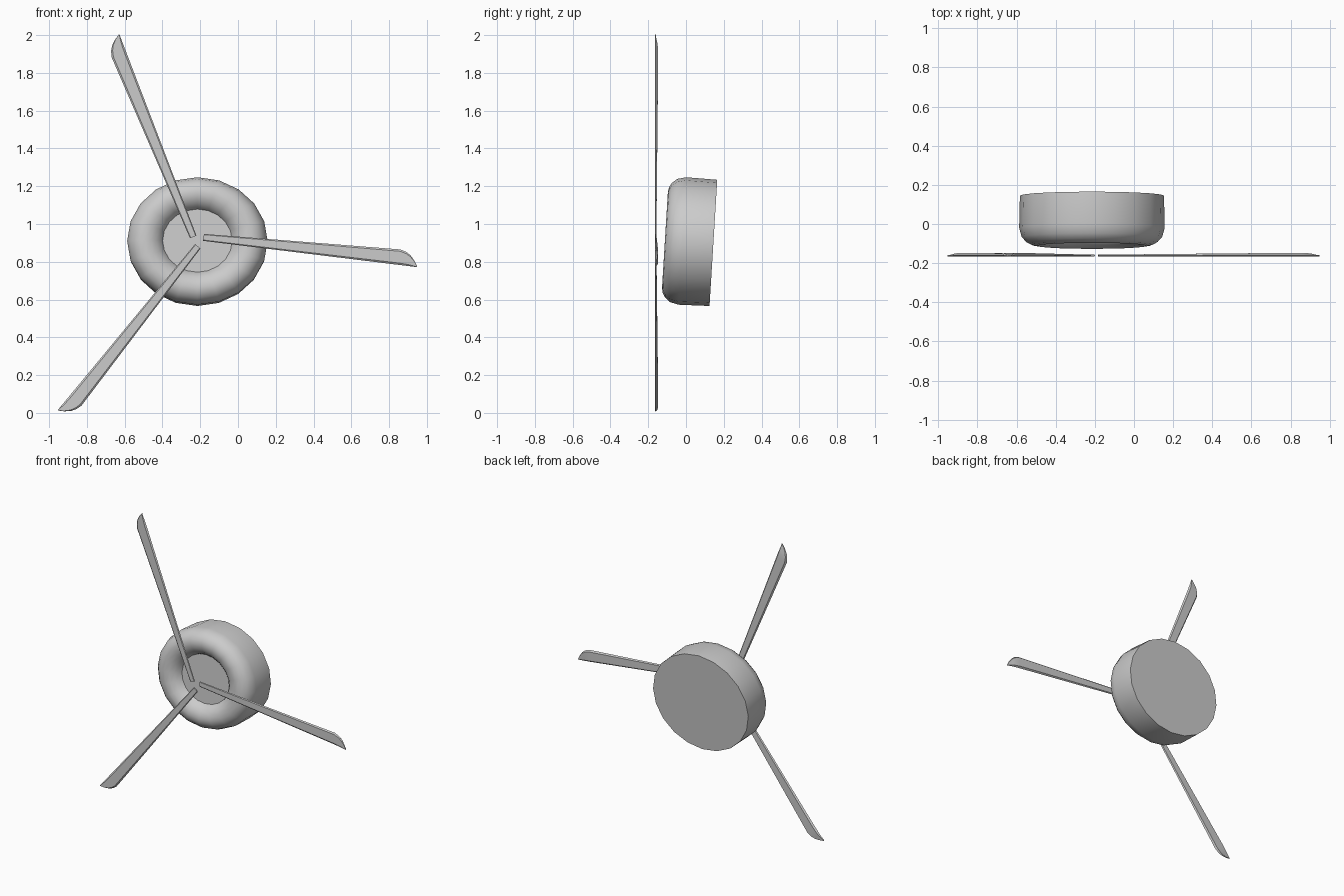
import bpy, bmesh, math
from mathutils import Matrix, Vector

if "Cube" in bpy.data.objects:
    bpy.data.objects.remove(bpy.data.objects["Cube"])


def finish(name, bm, angle):
    bmesh.ops.recalc_face_normals(bm, faces=bm.faces)
    mesh = bpy.data.meshes.new(name)
    bm.to_mesh(mesh)
    bm.free()
    obj = bpy.data.objects.new(name, mesh)
    bpy.context.collection.objects.link(obj)
    bpy.ops.object.select_all(action='DESELECT')
    obj.select_set(True)
    bpy.context.view_layer.objects.active = obj
    bpy.ops.object.shade_smooth_by_angle(angle=math.radians(angle))
    return obj


def loft(bm, rings):
    """Skin a row of closed rings and cap both ends."""
    rows = [[bm.verts.new(p) for p in ring] for ring in rings]
    for a, b in zip(rows, rows[1:]):
        for i in range(len(a)):
            j = (i + 1) % len(a)
            bm.faces.new((a[i], a[j], b[j], b[i]))
    bm.faces.new(rows[0])
    bm.faces.new(rows[-1])


# Hub: oval housing with a rounded lip and a sunken front disc, tilted slightly up
SIDES, RX, RZ = 20, 0.372, 0.338
profile = [(0.99, 0), (1.0, 0.165), (0.965, 0.212), (0.90, 0.238), (0.83, 0.252),
           (0.75, 0.257), (0.66, 0.251), (0.58, 0.235), (0.52, 0.212), (0.495, 0.195)]
bm = bmesh.new()
loft(bm, [[Vector((RX * r * math.sin(2 * math.pi * i / SIDES), -d,
                   RZ * r * math.cos(2 * math.pi * i / SIDES))) for i in range(SIDES)]
          for r, d in profile])
hub = finish("hub_housing", bm, 40)
hub.location = (-0.215, 0.145, 0.90)
hub.rotation_euler.x = math.radians(-3.5)

# Blades: straight leading edge on the radius, widening to a curved tip
stations = [(0.026, 0.037), (1.068, 0.082), (1.10, 0.073), (1.125, 0.058),
            (1.15, 0.031), (1.167, 0.004)]
section = [(0, 0.4), (0.12, 0), (0.88, 0), (1, 0.4), (0.88, 1), (0.12, 1)]


def blade(name, degrees):
    bm = bmesh.new()
    loft(bm, [[Vector((u, -0.165 + max(0.22 * w, 0.006) * t, w * s)) for s, t in section]
              for u, w in stations])
    bm.transform(Matrix.Translation((-0.2105, 0, 0.914)) @
                 Matrix.Rotation(math.radians(-degrees), 4, 'Y'))
    finish(name, bm, 25)


blade("upper_blade", 110.95)
blade("right_blade", -7.0)
blade("lower_blade", 230.4)
